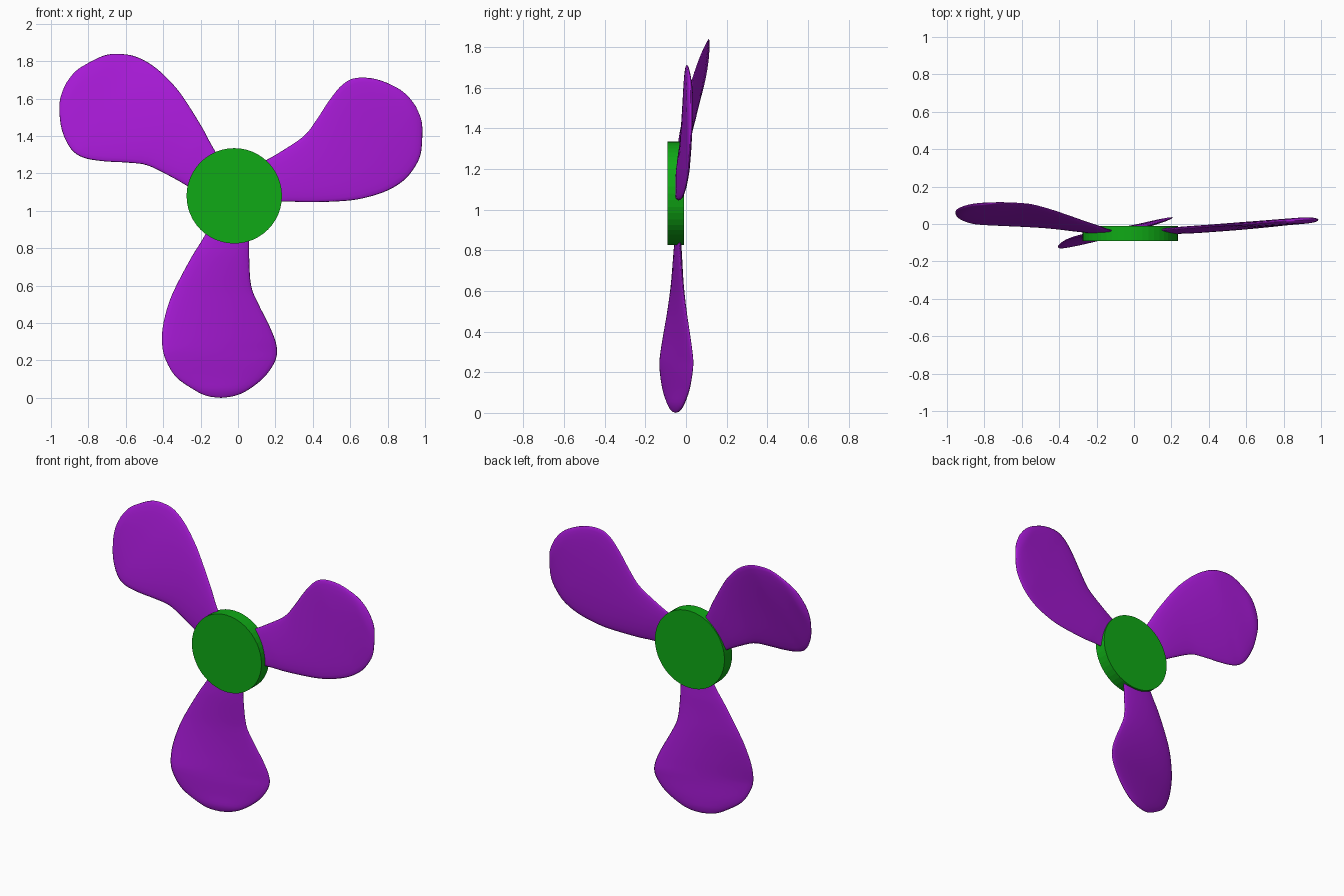
import bpy, bmesh, math

if "Cube" in bpy.data.objects:
    bpy.data.objects.remove(bpy.data.objects["Cube"])

HUB = (-0.02, -0.05, 1.08)


def material(name, rgb):
    m = bpy.data.materials.new(name)
    m.diffuse_color = (*rgb, 1)
    m.use_nodes = True
    m.node_tree.nodes["Principled BSDF"].inputs["Base Color"].default_value = m.diffuse_color
    return m


purple = material("blade_purple", (0.38, 0.01, 0.66))
green = material("hub_green", (0.005, 0.4, 0.008))

# Blade outline: distance from hub centre, trailing edge, leading edge
ROWS = [(0.18, -0.14, 0.08), (0.25, -0.18, 0.08), (0.33, -0.23, 0.08),
        (0.48, -0.31, 0.09), (0.58, -0.352, 0.13), (0.70, -0.382, 0.19),
        (0.80, -0.385, 0.226), (0.88, -0.365, 0.22), (0.97, -0.31, 0.16),
        (1.04, -0.21, 0.07), (1.07, -0.145, 0.0), (1.08, -0.072, -0.07)]


def catmull(rows, steps):
    """Smoothly resample a list of tuples."""
    out = []
    for i in range(len(rows) - 1):
        p = [rows[max(0, min(len(rows) - 1, i + k))] for k in (-1, 0, 1, 2)]
        for s in range(steps):
            t = s / steps
            out.append(tuple(0.5 * (2 * b + (c - a) * t + (2 * a - 5 * b + 4 * c - d) * t * t
                                    + (3 * b - a - 3 * c + d) * t ** 3)
                             for a, b, c, d in zip(*p)))
    return out + [rows[-1]]


def blade(name, degrees, tip_y, root_slope, tip_slope, n=28):
    """Loft thin lens sections along the blade, twisting towards the tip."""
    ang = math.radians(degrees)
    ca, sa = math.cos(ang), math.sin(ang)
    bm = bmesh.new()
    rings = []
    for r, lo, hi in catmull(ROWS, 4):
        mid, half = (lo + hi) / 2, (hi - lo) / 2
        f = (r - 0.2) / 0.85
        y_mid = -0.04 + (tip_y + 0.04) * f
        slope = root_slope + (tip_slope - root_slope) * max(0, min(1, f * 1.35))
        thick = 0.017 * min(1, half / 0.15)
        ring = []
        for k in range(n):
            a = 2 * math.pi * k / n
            d = half * math.cos(a)
            t = mid + d
            ring.append(bm.verts.new((HUB[0] + r * ca - t * sa,
                                      y_mid + slope * d + thick * math.sin(a),
                                      HUB[2] + r * sa + t * ca)))
        rings.append(ring)
    for a, b in zip(rings, rings[1:]):
        for k in range(n):
            bm.faces.new((a[k], a[(k + 1) % n], b[(k + 1) % n], b[k]))
    bm.faces.new(rings[0])
    bm.faces.new(rings[-1])
    bmesh.ops.recalc_face_normals(bm, faces=bm.faces)
    for face in bm.faces:
        face.smooth = True
    me = bpy.data.meshes.new(name)
    bm.to_mesh(me)
    bm.free()
    me.materials.append(purple)
    bpy.context.collection.objects.link(bpy.data.objects.new(name, me))


# Three blades, each with its own lean and pitch
blade("lower_blade", -90, -0.05, 0.06, 0.27)
blade("right_blade", 30, 0.02, 0.05, -0.02)
blade("left_blade", 150, 0.085, -0.03, -0.17)

# Hub disc
bpy.ops.mesh.primitive_cylinder_add(vertices=48, radius=0.255, depth=0.08,
                                    location=HUB, rotation=(math.pi / 2, 0, 0))
hub = bpy.context.object
hub.name = "hub"
hub.data.materials.append(green)
